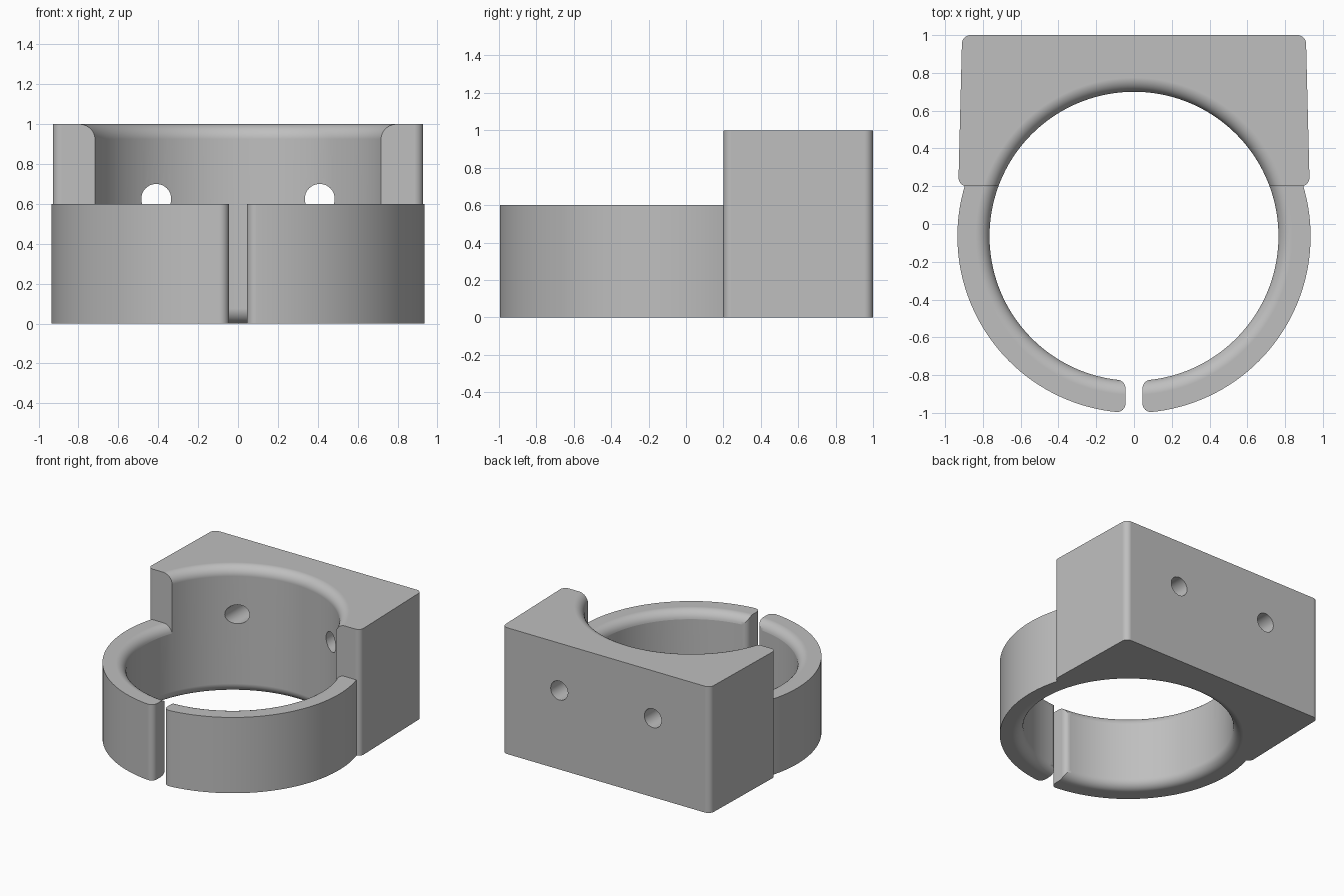
import bpy, bmesh, math
from math import sin, cos, pi, hypot, atan2

if "Cube" in bpy.data.objects:
    bpy.data.objects.remove(bpy.data.objects["Cube"])

CY = -0.065              # ring centre along y
R_OUT, R_IN = 0.935, 0.765
RING_H, BLOCK_H = 0.6, 1.0
FILLET, CORNER = 0.075, 0.045
GAP = 0.045              # half width of the slot
SEGS = 144

grey = bpy.data.materials.new("plain grey")
grey.use_nodes = True
grey.diffuse_color = (0.52, 0.52, 0.52, 1)
grey.node_tree.nodes["Principled BSDF"].inputs["Base Color"].default_value = grey.diffuse_color


def finish(name, bm):
    bmesh.ops.recalc_face_normals(bm, faces=bm.faces)
    mesh = bpy.data.meshes.new(name)
    bm.to_mesh(mesh)
    bm.free()
    mesh.materials.append(grey)
    obj = bpy.data.objects.new(name, mesh)
    bpy.context.collection.objects.link(obj)
    return obj


def prism(name, outline, z0, z1, bevel=0):
    """Extrude a plan outline upward, optionally rounding its vertical edges."""
    bm = bmesh.new()
    face = bm.faces.new([bm.verts.new((x, y, z0)) for x, y in outline])
    top = bmesh.ops.extrude_face_region(bm, geom=[face])["geom"]
    bmesh.ops.translate(bm, vec=(0, 0, z1 - z0),
                        verts=[v for v in top if isinstance(v, bmesh.types.BMVert)])
    if bevel:
        upright = [e for e in bm.edges if abs(e.verts[0].co.z - e.verts[1].co.z) > 0.1]
        bmesh.ops.bevel(bm, geom=upright, offset=bevel, segments=8,
                        profile=0.5, affect='EDGES')
    return finish(name, bm)


def lathe(name, profile):
    """Closed solid of rings about the ring axis from (radius, z) points."""
    bm = bmesh.new()
    rings = [[bm.verts.new((r * cos(2 * pi * i / SEGS), CY + r * sin(2 * pi * i / SEGS), z))
              for i in range(SEGS)] for r, z in profile]
    for a, b in zip(rings, rings[1:]):
        for i in range(SEGS):
            j = (i + 1) % SEGS
            bm.faces.new((a[i], a[j], b[j], b[i]))
    bm.faces.new(rings[0])
    bm.faces.new(rings[-1])
    return finish(name, bm)


def combine(obj, other, operation):
    bpy.context.view_layer.objects.active = obj
    mod = obj.modifiers.new(operation.title(), 'BOOLEAN')
    mod.operation, mod.solver, mod.object = operation, 'EXACT', other
    bpy.ops.object.modifier_apply(modifier=mod.name)
    bpy.data.objects.remove(other)


def flare(z, radius):
    """Rounded lip widening from the bore wall up to height z."""
    steps = 10
    return [(radius + FILLET * (1 - cos(k / steps * pi / 2)),
             z - FILLET + FILLET * sin(k / steps * pi / 2)) for k in range(steps + 1)]


# Low ring with its rounded inner top lip
clamp = lathe("cable_clamp", [(R_OUT, 0), (R_OUT, RING_H)])
lip = flare(RING_H, R_IN - 0.0008)
combine(clamp, lathe("lip_cutter", [(0.7, lip[0][1])] + lip + [(lip[-1][0], 0.7)]), 'DIFFERENCE')

# Tall mounting block with slightly tapered sides
block = prism("mounting_block", [(-0.91, 1), (-0.93, 0.2), (0.93, 0.2), (0.91, 1)],
              0, BLOCK_H, CORNER)
combine(clamp, block, 'UNION')

# Through bore, rounded at both ends
upper = flare(BLOCK_H, R_IN)
lower = [(r, BLOCK_H - z) for r, z in reversed(upper)]
wide = upper[-1][0]
combine(clamp, lathe("bore_cutter", [(wide, -0.1)] + lower + upper + [(wide, 1.1)]), 'DIFFERENCE')

# Front slot whose four corners are rounded into the ring
cx = GAP + CORNER
outer_y = -math.sqrt((R_OUT - CORNER) ** 2 - cx ** 2)
inner_y = -math.sqrt((R_IN + CORNER) ** 2 - cx ** 2)
side = []
for cy, sign in ((outer_y, 1), (inner_y, -1)):
    radial = atan2(sign * cy, sign * cx) % (2 * pi)   # toward the ring surface
    arc = [(cx + CORNER * cos(a), CY + cy + CORNER * sin(a))
           for a in (radial + (pi - radial) * k / 8 for k in range(9))]
    ux, uy = cos(radial), sin(radial)
    arc.insert(0, (arc[0][0] + 0.08 * ux, arc[0][1] + 0.08 * uy))
    side += arc if sign > 0 else arc[::-1]
slot = side + [(-x, y) for x, y in reversed(side)]
combine(clamp, prism("slot_cutter", slot, -0.1, 0.7), 'DIFFERENCE')

# Two screw holes running front to back through the block
for x in (-0.41, 0.41):
    bpy.ops.mesh.primitive_cylinder_add(vertices=48, radius=0.075, depth=1.2,
                                        location=(x, 0.7, 0.625), rotation=(pi / 2, 0, 0))
    combine(clamp, bpy.context.object, 'DIFFERENCE')

# Smooth curved walls, crisp edges
bpy.ops.object.select_all(action='DESELECT')
clamp.select_set(True)
bpy.context.view_layer.objects.active = clamp
bpy.ops.object.shade_smooth_by_angle(angle=math.radians(30))
normals = clamp.modifiers.new("Even shading", 'WEIGHTED_NORMAL')
normals.keep_sharp = True
